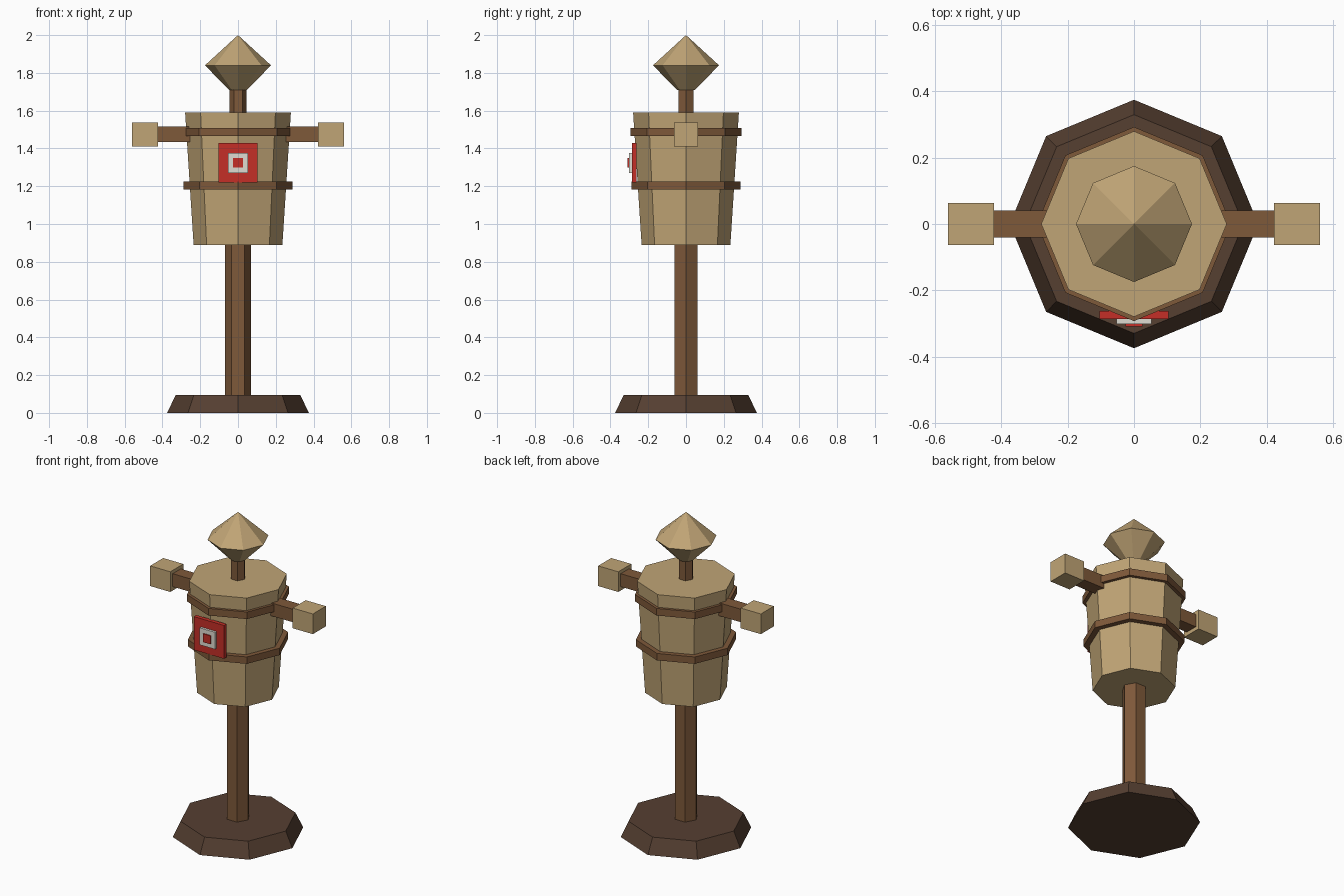
import bpy, bmesh, math
from mathutils import Matrix

if "Cube" in bpy.data.objects:
    bpy.data.objects.remove(bpy.data.objects["Cube"])


def material(name, rgb):
    m = bpy.data.materials.new(name)
    m.diffuse_color = (*rgb, 1.0)
    m.use_nodes = True
    m.node_tree.nodes["Principled BSDF"].inputs["Base Color"].default_value = m.diffuse_color
    return m


STRAW = material("straw tan", (0.53, 0.375, 0.18))
WOOD = material("brown wood", (0.21, 0.10, 0.042))
DARK = material("dark wood", (0.092, 0.05, 0.031))
RED = material("target red", (0.56, 0.028, 0.02))
WHITE = material("target white", (0.74, 0.72, 0.65))


def finish(name, bm, mat):
    bmesh.ops.recalc_face_normals(bm, faces=bm.faces)
    me = bpy.data.meshes.new(name)
    bm.to_mesh(me)
    bm.free()
    me.materials.append(mat)
    ob = bpy.data.objects.new(name, me)
    bpy.context.collection.objects.link(ob)
    return ob


def lathe(name, sides, profile, mat):
    """Faceted solid from (radius, z) pairs, with a corner on +x; radius 0 makes a tip."""
    bm = bmesh.new()
    rings = []
    for r, z in profile:
        n = sides if r > 0 else 1
        rings.append([bm.verts.new((r * math.cos(math.tau * i / sides),
                                    r * math.sin(math.tau * i / sides), z)) for i in range(n)])
    for a, b in zip(rings, rings[1:]):
        for i in range(sides):
            j = (i + 1) % sides
            if len(b) == 1:
                bm.faces.new((a[i], a[j], b[0]))
            else:
                bm.faces.new((a[i], a[j], b[j], b[i]))
    for ring in (rings[0], rings[-1]):
        if len(ring) > 1:
            bm.faces.new(ring)
    return finish(name, bm, mat)


def box(name, lo, hi, mat):
    bm = bmesh.new()
    size = [h - l for l, h in zip(lo, hi)]
    mid = [(h + l) / 2 for l, h in zip(lo, hi)]
    bmesh.ops.create_cube(bm, size=1, matrix=Matrix.Translation(mid) @ Matrix.Diagonal((*size, 1)))
    return finish(name, bm, mat)


# Stand and post
lathe("base", 8, [(0.375, 0), (0.33, 0.095)], DARK)
lathe("post", 6, [(0.07, 0.08), (0.07, 0.92)], WOOD)

# Barrel body with two hoops
lathe("body", 8, [(0.235, 0.89), (0.28, 1.59)], STRAW)
lathe("lower_hoop", 8, [(0.288, 1.183), (0.288, 1.226)], WOOD)
lathe("upper_hoop", 8, [(0.293, 1.465), (0.293, 1.509)], WOOD)

# Neck and pointed head
lathe("neck", 6, [(0.045, 1.56), (0.045, 1.73)], WOOD)
lathe("head", 8, [(0.047, 1.71), (0.175, 1.84), (0, 2.0)], STRAW)

# Crossbar arms and block hands
box("arms", (-0.44, -0.04, 1.435), (0.44, 0.04, 1.516), WOOD)
for side, s in (("left", -1), ("right", 1)):
    x = sorted((s * 0.423, s * 0.562))
    box(side + "_hand", (x[0], -0.064, 1.411), (x[1], 0.064, 1.537), STRAW)

# Target plates stacked on the chest
for name, half, back, front, mat in (("target_outer", 0.104, -0.262, -0.287, RED),
                                     ("target_ring", 0.053, -0.28, -0.302, WHITE),
                                     ("target_centre", 0.026, -0.295, -0.309, RED)):
    box(name, (-half, front, 1.324 - half), (half, back, 1.324 + half), mat)
